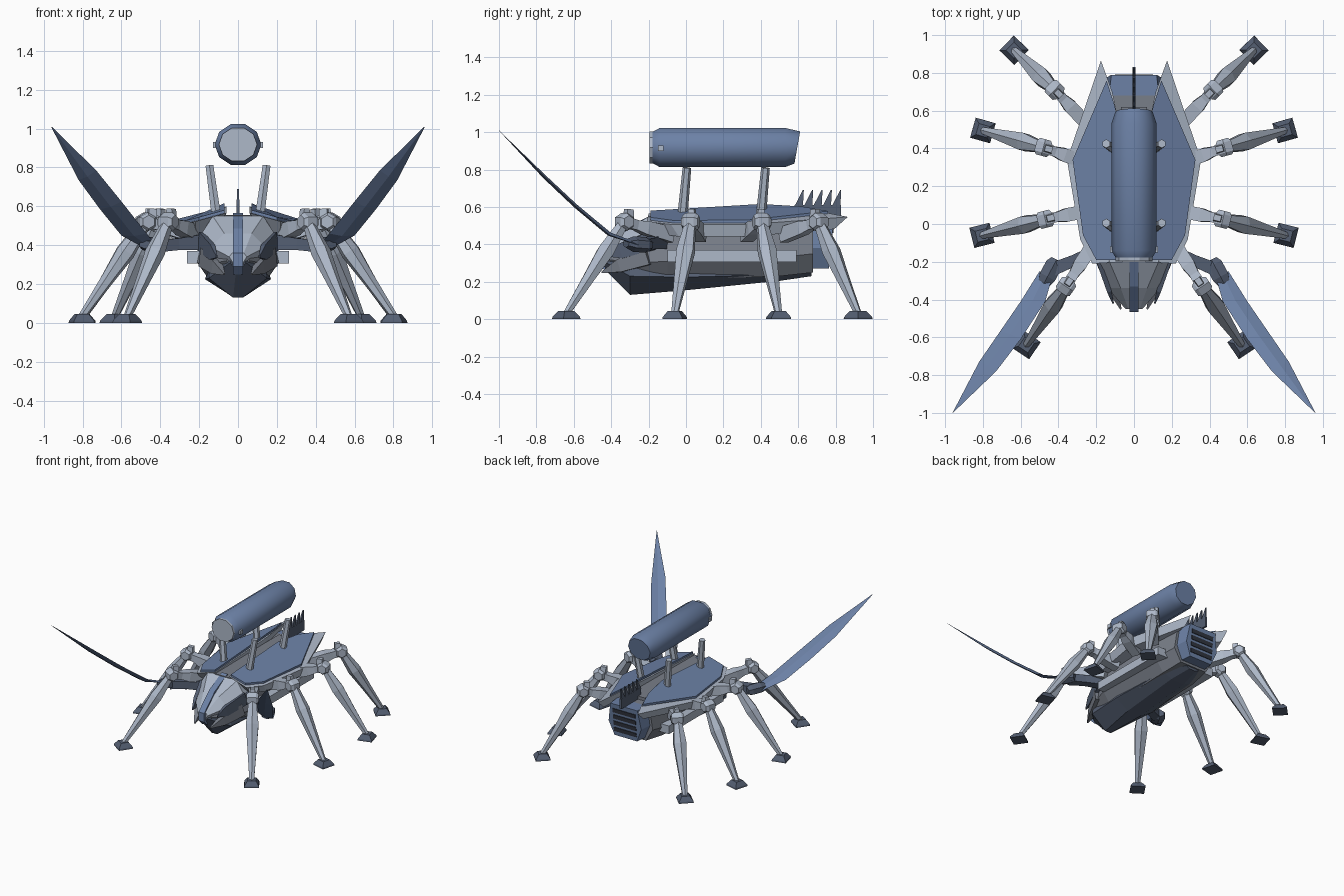
import bpy, bmesh, math
from mathutils import Vector

cube = bpy.data.objects.get("Cube")
if cube:
    bpy.data.objects.remove(cube, do_unlink=True)


def material(name, rgb):
    m = bpy.data.materials.new(name)
    m.use_nodes = True
    m.diffuse_color = (*rgb, 1)
    m.node_tree.nodes["Principled BSDF"].inputs["Base Color"].default_value = (*rgb, 1)
    return m


LIGHT = material("pale_steel", (0.42, 0.48, 0.58))
BLUE = material("slate_blue", (0.15, 0.22, 0.38))
GREY = material("hull_grey", (0.19, 0.21, 0.25))
DARK = material("dark_blue_grey", (0.09, 0.115, 0.17))
BLACK = material("grille_black", (0.03, 0.035, 0.05))


def loft(name, rings, mat):
    """Skin a stack of equal-length rings and close both ends."""
    bm = bmesh.new()
    rows = [[bm.verts.new(p) for p in ring] for ring in rings]
    n = len(rows[0])
    for a, b in zip(rows, rows[1:]):
        for i in range(n):
            j = (i + 1) % n
            bm.faces.new((a[i], a[j], b[j], b[i]))
    bm.faces.new(rows[0])
    bm.faces.new(rows[-1])
    bmesh.ops.recalc_face_normals(bm, faces=bm.faces)
    mesh = bpy.data.meshes.new(name)
    bm.to_mesh(mesh)
    bm.free()
    mesh.materials.append(mat)
    ob = bpy.data.objects.new(name, mesh)
    bpy.context.collection.objects.link(ob)
    return ob


def pair(name, rings, mat):
    """Build a left part and its mirrored right twin."""
    loft("left_" + name, rings, mat)
    loft("right_" + name, [[(-p[0], p[1], p[2]) for p in r] for r in rings], mat)


def box(x0, x1, y0, y1, z0, z1):
    return [[(x0, y0, z), (x1, y0, z), (x1, y1, z), (x0, y1, z)] for z in (z0, z1)]


def beam(start, end, stations, sides=4, up=(0, 0, 1)):
    """Rings along a line; each station is (fraction, half width, half depth)."""
    a, b = Vector(start), Vector(end)
    d = (b - a).normalized()
    side = d.cross(Vector(up)).normalized()
    top = side.cross(d)
    k = 1 / math.cos(math.pi / sides)
    rings = []
    for t, w, h in stations:
        c = a.lerp(b, t)
        ring = []
        for i in range(sides):
            ang = 2 * math.pi * (i + 0.5) / sides
            ring.append(c + side * (w * k * math.cos(ang)) + top * (h * k * math.sin(ang)))
        rings.append(ring)
    return rings


def sections(table):
    """Symmetric hull rings from (y, bottom half width, half width, top half width, z0, z1, z2)."""
    return [[(-b, y, z0), (b, y, z0), (w, y, z1), (t, y, z2), (-t, y, z2), (-w, y, z1)]
            for y, b, w, t, z0, z1, z2 in table]


# Hull, keel and head
loft("hull", sections([
    (-0.42, .02, .06, .04, .27, .32, .36), (-0.28, .09, .16, .12, .2, .3, .46),
    (-0.1, .14, .21, .17, .21, .31, .5), (0.5, .14, .21, .17, .23, .33, .53),
    (0.68, .12, .18, .15, .25, .35, .53)]), GREY)
loft("keel", sections([
    (-0.44, .01, .04, .03, .27, .31, .34), (-0.3, .025, .15, .14, .13, .23, .3),
    (0, .06, .17, .15, .155, .225, .28), (0.5, .06, .14, .12, .205, .24, .28),
    (0.67, .03, .06, .05, .23, .245, .28)]), DARK)
loft("head", sections([
    (-0.45, .02, .045, .03, .3, .34, .36), (-0.34, .08, .14, .07, .29, .39, .46),
    (-0.2, .14, .2, .13, .34, .44, .55), (-0.12, .14, .18, .12, .36, .46, .55)]), LIGHT)
crest = [(-.17, .565), (-.33, .485), (-.465, .36), (-.465, .29)]
loft("head_crest", [[(-.025, y, z), (.025, y, z), (.025, y + .04, z - .04),
                     (-.025, y + .04, z - .04)] for y, z in crest], BLUE)
pair("cheek_spike", beam((.17, -.2, .34), (.07, -.45, .25),
                         [(0, .03, .05), (.6, .025, .035), (1, .004, .004)]), GREY)
pair("jaw_plate", beam((.19, -.18, .42), (.11, -.42, .34),
                       [(0, .015, .05), (.7, .012, .04), (1, .004, .006)]), DARK)
loft("spine_deck", box(-.07, .07, -.2, .62, .5, .555), GREY)
pair("side_rail", box(.17, .262, -.1, .59, .305, .37), LIGHT)

# Wing cases with pale rims
def slope(x, y):
    return .612 - .36 * max(0, x - .1) - .06 * abs(y - .4)


def plate(name, outline, lift, drop, shrink, mat):
    cx = sum(p[0] for p in outline) / len(outline)
    cy = sum(p[1] for p in outline) / len(outline)
    top = [(x, y, slope(x, y) + lift) for x, y in outline]
    low = [(cx + (x - cx) * shrink, cy + (y - cy) * shrink, slope(x, y) - drop)
           for x, y in outline]
    pair(name, [low, top], mat)


plate("wing_case", [(.07, -.19), (.2, -.19), (.27, -.06), (.325, .34),
                    (.145, .76), (.1, .62), (.07, .4)], .004, .012, 1, BLUE)
plate("wing_rim", [(.06, -.2), (.22, -.21), (.285, -.08), (.355, .34),
                   (.175, .865), (.115, .7), (.06, .45)], -.01, .075, .88, LIGHT)

# Rear vent with slots
def rear_y(z):
    return .765 + .1 * (z - .28)


loft("rear_vent", [[(-w, y, z), (w, y, z), (w + .02, .6, z), (-w - .02, .6, z)]
                   for w, y, z in ((.1, rear_y(.27), .27), (.145, rear_y(.38), .38),
                                   (.12, rear_y(.53), .53))], BLUE)
for i in range(4):
    z0 = .305 + i * .052
    loft(f"vent_slot_{i + 1}", [[(-.1, rear_y(z) - .02, z), (.1, rear_y(z) - .02, z),
                                (.1, rear_y(z) + .005, z), (-.1, rear_y(z) + .005, z)]
                               for z in (z0, z0 + .032)], BLACK)

# Tail spikes along the centre line
loft("spike_base", box(-.008, .008, .58, .83, .53, .61), DARK)
for i in range(5):
    y = .6 + i * .05
    loft(f"tail_spike_{i + 1}", [
        [(-.008, y - .022, .6), (.008, y - .022, .6), (.008, y + .025, .6), (-.008, y + .025, .6)],
        [(-.004, y + .024, .69), (.004, y + .024, .69), (.004, y + .03, .69), (-.004, y + .03, .69)]],
        DARK)

# Canister with pale front cap, on four struts
def canister_ring(y, r, tilt=0):
    ring = []
    for i in range(10):
        a = 2 * math.pi * i / 10
        ring.append((.12 * r * math.cos(a), y + tilt * math.sin(a),
                     .918 + .11 * r * math.sin(a)))
    return ring


can = loft("canister", [canister_ring(-.18, .8), canister_ring(-.14, 1),
                        canister_ring(.53, 1), canister_ring(.595, .82, .016)], BLUE)
bpy.ops.object.select_all(action="DESELECT")
can.select_set(True)
bpy.context.view_layer.objects.active = can
bpy.ops.object.shade_smooth_by_angle(angle=math.radians(42))
loft("canister_cap", [canister_ring(-.195, .82), canister_ring(-.178, .82)], LIGHT)
pair("canister_lug", box(.115, .128, -.15, -.12, .9, .93), LIGHT)
for tag, y in (("front", -.02), ("rear", .4)):
    pair(tag + "_strut", beam((.11, y, .54), (.147, y + .025, .81),
                              [(0, .024, .024), (1, .02, .02)], 6, (0, 1, 0)), LIGHT)

# Eight legs: thigh, knee, shin and foot
LEGS = {
    "back": ((.24, .52), (.42, .71), (.635, .92)),
    "mid_back": ((.24, .32), (.48, .405), (.8, .495)),
    "mid_front": ((.22, .075), (.47, .025), (.805, -.06)),
    "front": ((.2, -.08), (.36, -.33), (.57, -.64)),
}
for tag, (hip, knee, foot) in LEGS.items():
    h, k, f = Vector((*hip, .45)), Vector((*knee, .52)), Vector((*foot, .03))
    out = (f - k)
    out.z = 0
    out.normalize()
    across = Vector((-out.y, out.x, 0))
    up = Vector((0, 0, 1))
    pair(tag + "_thigh", beam(h, k, [(0, .035, .04), (.55, .036, .036), (.75, .026, .026),
                                     (1, .03, .03)]), LIGHT)
    pair(tag + "_knee", beam(k - across * .045, k + across * .045,
                             [(0, .03, .03), (.2, .042, .042), (.8, .042, .042),
                              (1, .03, .03)], 6), LIGHT)
    pair(tag + "_knee_cap", beam(k - out * .025, k - out * .03 + up * .068,
                                 [(0, .024, .024), (1, .02, .016)], 4, across), LIGHT)
    pair(tag + "_shin", beam(k, f, [(0, .028, .024), (.13, .034, .032), (.32, .046, .042),
                                    (.6, .034, .03), (1, .017, .017)], 6), LIGHT)
    base = Vector((*foot, 0))
    pair(tag + "_foot", [[base + out * (s * a) + across * (s * b) + up * z
                          for a, b in ((1, 1), (-1, 1), (-1, -1), (1, -1))]
                         for s, z in ((.055, 0), (.053, .012), (.03, .045))], DARK)

# Front blades on short arms
pair("blade_arm", beam((.14, -.12, .42), (.43, -.24, .395),
                       [(0, .04, .045), (.6, .03, .03), (1, .035, .032)]), DARK)
pair("blade_socket", beam((.41, -.19, .395), (.48, -.32, .405),
                          [(0, .03, .025), (.2, .045, .036), (.7, .045, .036),
                           (1, .03, .02)], 6), DARK)
blade = [((.43, -.27, .41), (.5, -.25, .395)), ((.47, -.41, .46), (.6, -.41, .45)),
         ((.6, -.61, .625), (.71, -.57, .585)), ((.73, -.78, .785), (.82, -.73, .735)),
         ((.957, -.998, 1.008), (.961, -1, 1.008))]
rings = []
for inner, outer in blade:
    a, b = Vector(inner), Vector(outer)
    mid = (a + b) / 2
    t = Vector((0, .06, .06)) * (b - a).length
    rings.append([a, mid + t, b, mid - t])
pair("blade", rings, BLUE)
